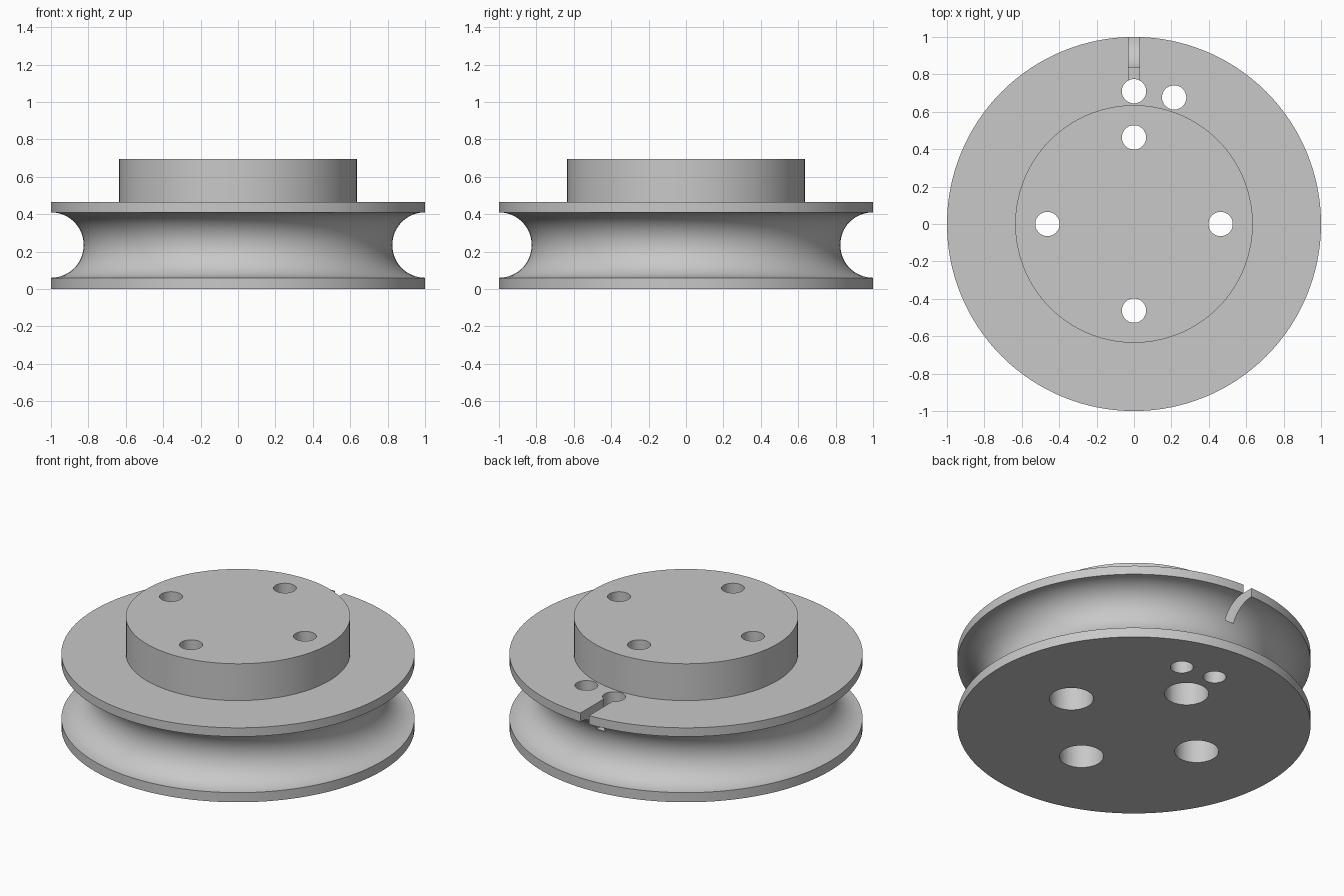
import bpy, bmesh
from math import pi, sin, cos, radians
from mathutils import Matrix

if "Cube" in bpy.data.objects:
    bpy.data.objects.remove(bpy.data.objects["Cube"], do_unlink=True)

RIM_TOP, HUB_TOP, HUB_RADIUS = 0.465, 0.695, 0.635
GROOVE_Z, GROOVE_RADIUS = 0.235, 0.175
SEGMENTS = 128

metal = bpy.data.materials.new("plain grey")
metal.use_nodes = True
metal.diffuse_color = (0.58, 0.58, 0.58, 1)
metal.node_tree.nodes["Principled BSDF"].inputs["Base Color"].default_value = metal.diffuse_color


def finish(bm, name):
    bmesh.ops.recalc_face_normals(bm, faces=bm.faces)
    mesh = bpy.data.meshes.new(name)
    bm.to_mesh(mesh)
    bm.free()
    mesh.materials.append(metal)
    obj = bpy.data.objects.new(name, mesh)
    bpy.context.collection.objects.link(obj)
    return obj


def lathe(name, profile):
    bm = bmesh.new()
    verts = [bm.verts.new((r, 0, z)) for r, z in profile]
    edges = [bm.edges.new(pair) for pair in zip(verts, verts[1:])]
    bmesh.ops.spin(bm, geom=verts + edges, cent=(0, 0, 0), axis=(0, 0, 1),
                   angle=2 * pi, steps=SEGMENTS, use_duplicate=False)
    bmesh.ops.remove_doubles(bm, verts=bm.verts, dist=1e-5)
    return finish(bm, name)


def drill(name, x, y, radius, low, high):
    bm = bmesh.new()
    bmesh.ops.create_cone(bm, cap_ends=True, segments=48, radius1=radius, radius2=radius,
                          depth=high - low, matrix=Matrix.Translation((x, y, (low + high) / 2)))
    return finish(bm, name)


def block(name, size, centre):
    bm = bmesh.new()
    bmesh.ops.create_cube(bm, size=1, matrix=Matrix.Translation(centre) @ Matrix.Diagonal((*size, 1)))
    return finish(bm, name)


# Wheel: flat base, round rope groove, rim and raised hub
groove = []
for i in range(33):
    a = -pi / 2 + pi * i / 32
    groove.append((1 - GROOVE_RADIUS * cos(a), GROOVE_Z + GROOVE_RADIUS * sin(a)))
wheel = lathe("pulley_wheel", [(0, 0), (1, 0)] + groove + [
    (1, RIM_TOP), (HUB_RADIUS, RIM_TOP), (HUB_RADIUS, HUB_TOP), (0, HUB_TOP)])

# Four bolt holes with wide counterbores from below
cutters = []
for i in range(4):
    x, y = 0.463 * cos(i * pi / 2), 0.463 * sin(i * pi / 2)
    cutters.append(drill("bolt_hole", x, y, 0.065, -0.1, 0.8))
    cutters.append(drill("bolt_counterbore", x, y, 0.125, -0.1, RIM_TOP))

# Two rope holes through the rim, and the slot leading to one of them
for angle in (90, 72.4):
    a = radians(angle)
    cutters.append(drill("rope_hole", 0.71 * cos(a), 0.71 * sin(a), 0.065, -0.1, 0.6))
cutters.append(block("rope_slot", (0.06, 0.4, 0.3), (0, 0.91, 0.305 + 0.15)))

for cutter in cutters:
    cutter.hide_render = True
    cut = wheel.modifiers.new(cutter.name, "BOOLEAN")
    cut.operation = "DIFFERENCE"
    cut.solver = "EXACT"
    cut.object = cutter

# Bake the cuts and remove the cutters
graph = bpy.context.evaluated_depsgraph_get()
wheel_mesh = bpy.data.meshes.new_from_object(wheel.evaluated_get(graph))
wheel.modifiers.clear()
wheel.data = wheel_mesh
for cutter in cutters:
    bpy.data.objects.remove(cutter, do_unlink=True)

bpy.ops.object.select_all(action="DESELECT")
wheel.select_set(True)
bpy.context.view_layer.objects.active = wheel
bpy.ops.object.shade_smooth_by_angle(angle=radians(30))
